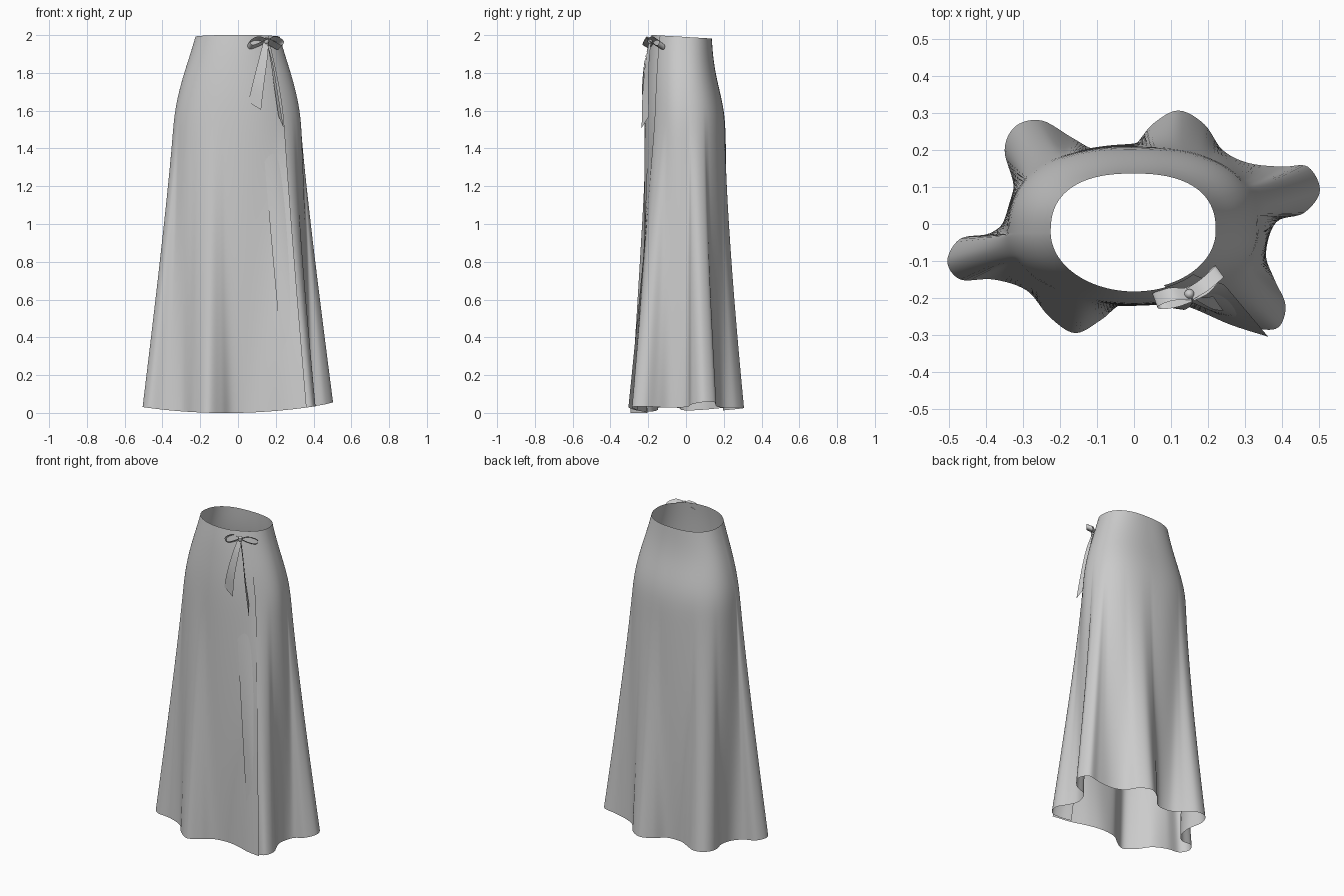
import bpy
import bmesh
import math
from mathutils import Vector

cube = bpy.data.objects.get("Cube")
if cube:
    bpy.data.objects.remove(cube, do_unlink=True)

cloth = bpy.data.materials.new("grey cloth")
cloth.use_nodes = True
GREY = (0.6, 0.6, 0.6, 1)
cloth.diffuse_color = GREY
cloth.node_tree.nodes["Principled BSDF"].inputs["Base Color"].default_value = GREY


def spline(points, steps):
    """Smooth open curve that passes through every point."""
    pts = [Vector(p) for p in points]
    pts = [2 * pts[0] - pts[1]] + pts + [2 * pts[-1] - pts[-2]]
    curve = []
    for a, b, c, d in zip(pts, pts[1:], pts[2:], pts[3:]):
        for i in range(steps):
            t = i / steps
            curve.append(b + (c - a) * t / 2
                         + (a - b * 2.5 + c * 2 - d / 2) * t * t
                         + (b * 3 - a - c * 3 + d) * t * t * t / 2)
    return curve + [pts[-2]]


def relax(values, passes):
    """Average neighbours along an open list, keeping both ends."""
    for _ in range(passes):
        middle = [(a + b + c) / 3 for a, b, c in zip(values, values[1:], values[2:])]
        values = [values[0]] + middle + [values[-1]]
    return values


def sheet(name, rows):
    """Smooth surface through equally long rows of points."""
    bm = bmesh.new()
    grid = [[bm.verts.new(p) for p in row] for row in rows]
    for upper, lower in zip(grid, grid[1:]):
        for i in range(len(upper) - 1):
            bm.faces.new((upper[i], lower[i], lower[i + 1], upper[i + 1]))
    mesh = bpy.data.meshes.new(name)
    bm.to_mesh(mesh)
    bm.free()
    mesh.materials.append(cloth)
    for face in mesh.polygons:
        face.use_smooth = True
    obj = bpy.data.objects.new(name, mesh)
    bpy.context.collection.objects.link(obj)


def power(value, exponent):
    return math.copysign(abs(value) ** exponent, value)


# Hem outline: clockwise from the flap edge, round the folds, then under the flap
HEM = [(.363, -.305), (.26, -.272), (.15, -.225), (.06, -.205), (-.03, -.215),
       (-.09, -.26), (-.16, -.295), (-.23, -.25), (-.29, -.18), (-.38, -.15),
       (-.47, -.15), (-.505, -.1), (-.47, -.04), (-.39, -.025), (-.34, .02),
       (-.325, .1), (-.35, .2), (-.32, .265), (-.25, .28), (-.17, .235),
       (-.1, .2), (-.01, .205), (.05, .27), (.12, .307), (.19, .27),
       (.24, .2), (.31, .165), (.4, .155), (.47, .155), (.503, .09),
       (.46, .03), (.385, .005), (.357, -.08), (.38, -.15), (.41, -.22),
       (.39, -.28), (.33, -.282), (.26, -.258)]
MID_Y = -.02
WAIST_Z, HIP_Z = 1.99, 1.58

# Body sections: height, half width, front depth, back depth
BODY = [(WAIST_Z, .224, .16, .157), (1.9, .25, .173, .163), (1.8, .283, .182, .177),
        (1.7, .311, .19, .201), (HIP_Z, .337, .195, .228)]

hem = spline(HEM, 6)
angles = []
for i, p in enumerate(hem):
    a = math.atan2((p.y - MID_Y) / .265, p.x / .34)
    # The under layer reaches further round at the waist than at the hem
    a -= max(0, i - len(hem) + 14) * .025
    if angles:
        while a > angles[-1] + math.pi:
            a -= 2 * math.pi
        a = min(a, angles[-1] - .004)
    angles.append(a)
angles = relax(angles, 6)


def body_ring(width, front, back):
    """Rounded outline, flatter behind, slightly spiralling inward."""
    ring = []
    for i, a in enumerate(angles):
        s, c = math.sin(a), math.cos(a)
        e = .82 if s > 0 else 1
        grow = 1 + .04 * (.5 - i / len(angles))
        ring.append(Vector((width * power(c, e) * grow,
                            MID_Y + (back if s > 0 else front) * power(s, e) * grow, 0)))
    return ring


# Valleys between folds: how far they fall inside the general sweep of the hem
valleys = []
for low, sweep in zip(hem, relax(hem, 90)):
    outward = low.normalized()
    valleys.append(outward * max(0, (sweep - low).dot(outward)))

# Skirt: fitted from waist to hip, then opening into the folds of the hem
rows = []
for z, width, front, back in (tuple(v) for v in spline(BODY, 3)):
    tilt = (z - HIP_Z) / (WAIST_Z - HIP_Z)
    rows.append([p + Vector((0, 0, z - .06 * p.y * tilt))
                 for p in body_ring(width, front, back)])
hip = rows[-1]
LEVELS = 36
for k in range(1, LEVELS + 1):
    t = k / LEVELS
    row = []
    for top, low, valley in zip(hip, hem, valleys):
        end_z = .16 * low.x ** 2 + .02 * low.x + .07 * max(low.y, 0)
        # The back hangs straight for longer than the front
        hang = 1.25 + .15 * max(-1, min(1, top.y / .12))
        fill = valley * 1.3 * t * (1 - t)
        x = top.x + (low.x - top.x) * t ** 1.1 + fill.x
        y = top.y + (low.y - top.y) * t ** hang + fill.y
        row.append(Vector((x, y, HIP_Z + (end_z - HIP_Z) * t)))
    rows.append(row)

# Relax the cloth from row to row so the hip flows into the folds
for _ in range(5):
    relaxed = [[(a + b * 2 + c) / 4 for a, b, c in zip(*trio)]
               for trio in zip(rows, rows[1:], rows[2:])]
    rows = [rows[0]] + relaxed + [rows[-1]]
sheet("wrap_skirt", rows)


def ribbon(name, path, across, widths):
    """Flat strip along a path, with its width changing from end to end."""
    line = spline(path, 6)
    across = Vector(across).normalized()
    sides = ([], [], [])
    for i, p in enumerate(line):
        t = i / (len(line) - 1)
        half = (widths[0] + (widths[1] - widths[0]) * t) / 2
        for side, offset in zip(sides, (-half, 0, half)):
            side.append(p + across * offset)
    sheet(name, sides)


# Bow loops
KNOT = Vector((.15, -.19, 1.97))
ribbon("bow_loop_right",
       [KNOT, (.1, -.19, 1.983), (.058, -.205, 1.96), (.07, -.212, 1.937),
        (.11, -.205, 1.95), KNOT], (.3, -.8, .5), (.04, .05))
ribbon("bow_loop_left",
       [KNOT, (.19, -.165, 1.983), (.23, -.13, 1.96), (.222, -.135, 1.935),
        (.19, -.17, 1.95), KNOT], (.5, -.7, .5), (.04, .05))

# Bow tails, cut at a slant; the left one hangs nearly edge-on
ribbon("bow_tail_right",
       [KNOT, (.135, -.215, 1.88), (.11, -.228, 1.75), (.088, -.222, 1.625)],
       (1, -.15, -.6), (.03, .08))
ribbon("bow_tail_left",
       [KNOT, (.178, -.205, 1.86), (.203, -.215, 1.7), (.228, -.215, 1.54)],
       (.35, -.5, -.8), (.03, .08))

# Knot
bpy.ops.mesh.primitive_uv_sphere_add(segments=16, ring_count=10, radius=1, location=KNOT)
knot = bpy.context.object
knot.name = "bow_knot"
knot.scale = (.014, .014, .018)
knot.data.materials.append(cloth)
bpy.ops.object.shade_smooth_by_angle()
